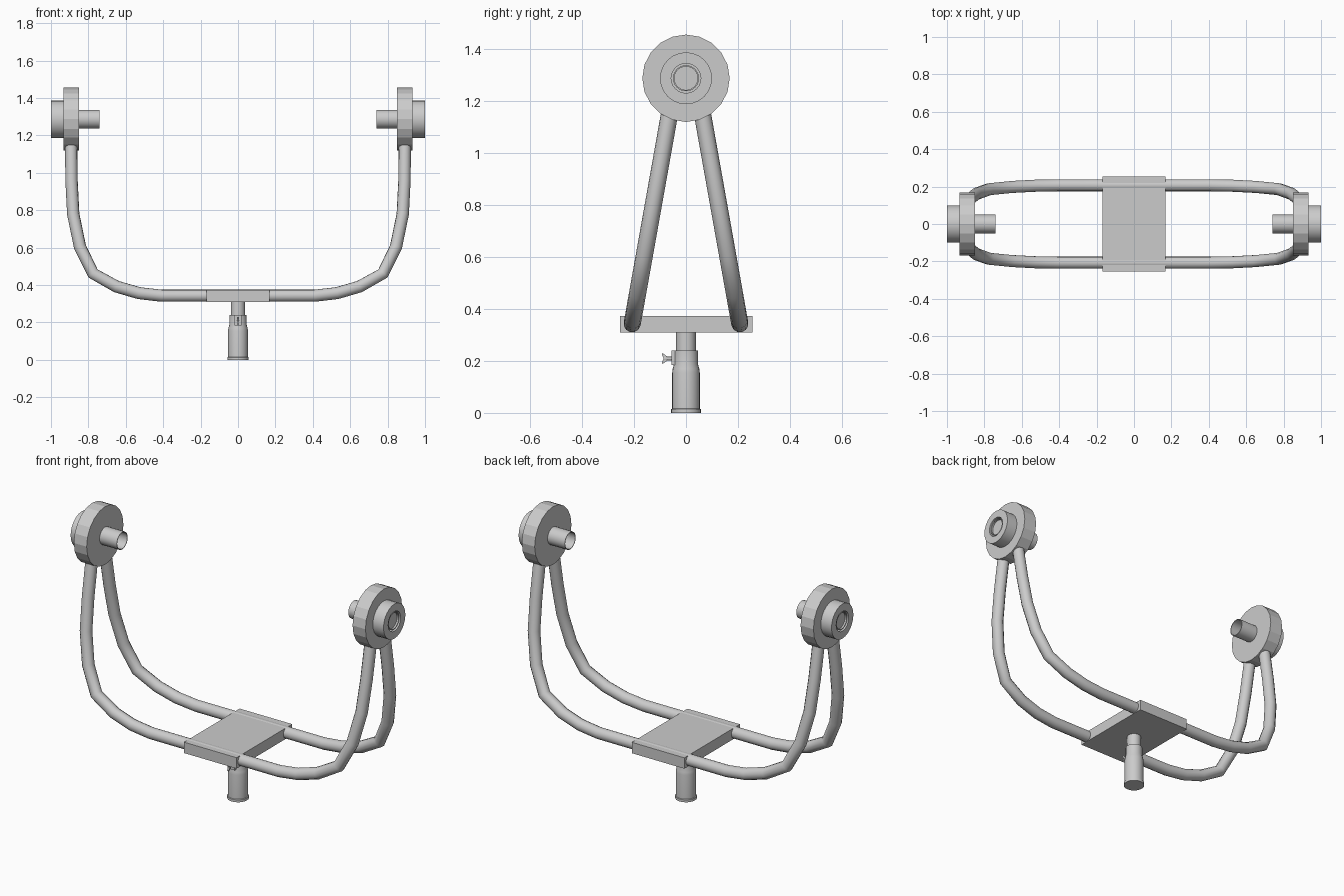
import bpy, bmesh, math
from mathutils import Matrix, Vector

if "Cube" in bpy.data.objects:
    bpy.data.objects.remove(bpy.data.objects["Cube"])

AXIS_Z = 1.287


def finish(name, bm, angle=35):
    bmesh.ops.remove_doubles(bm, verts=bm.verts, dist=1e-5)
    bmesh.ops.recalc_face_normals(bm, faces=bm.faces)
    me = bpy.data.meshes.new(name)
    bm.to_mesh(me)
    bm.free()
    ob = bpy.data.objects.new(name, me)
    bpy.context.collection.objects.link(ob)
    bpy.ops.object.select_all(action='DESELECT')
    ob.select_set(True)
    bpy.context.view_layer.objects.active = ob
    if angle:
        bpy.ops.object.shade_smooth_by_angle(angle=math.radians(angle))
    return ob


def lathe(name, profile, steps, matrix=Matrix(), angle=35):
    """Spin (radius, height) points around z, then place with matrix."""
    bm = bmesh.new()
    vs = [bm.verts.new((r, 0, h)) for r, h in profile]
    edges = [bm.edges.new(p) for p in zip(vs, vs[1:])]
    bmesh.ops.spin(bm, geom=vs + edges, cent=(0, 0, 0), axis=(0, 0, 1),
                   angle=math.tau, steps=steps, use_merge=True)
    bm.transform(matrix)
    return finish(name, bm, angle)


def box(name, lo, hi):
    lo, hi = Vector(lo), Vector(hi)
    bm = bmesh.new()
    bmesh.ops.create_cube(bm, size=1)
    bm.transform(Matrix.Translation((lo + hi) / 2) @ Matrix.Diagonal((*(hi - lo), 1)))
    return finish(name, bm, 0)


# Base plate
box("base_plate", (-0.168, -0.253, 0.31), (0.168, 0.255, 0.373))

# Mounting post and its socket
lathe("post", [(0, 0.2), (0.038, 0.2), (0.038, 0.312), (0, 0.312)], 24)
lathe("socket", [(0, 0), (0.057, 0), (0.057, 0.014), (0.053, 0.016), (0.053, 0.155),
                 (0.051, 0.17), (0.046, 0.188), (0.046, 0.24), (0.037, 0.24)], 24)

# Clamp boss and wing screw on the front of the socket
box("clamp_boss", (-0.018, -0.056, 0.184), (0.018, -0.03, 0.24))
lathe("clamp_screw", [(0, 0.05), (0.007, 0.05), (0.007, 0.084), (0, 0.084)], 12,
      Matrix.Translation((0, 0, 0.209)) @ Matrix.Rotation(math.pi / 2, 4, 'X'))
bm = bmesh.new()
outline = [(-0.074, 0.2), (-0.09, 0.188), (-0.093, 0.193), (-0.086, 0.209),
           (-0.093, 0.225), (-0.09, 0.23), (-0.074, 0.218)]
f = bm.faces.new([bm.verts.new((-0.005, y, z)) for y, z in outline])
ext = bmesh.ops.extrude_face_region(bm, geom=[f])
bmesh.ops.translate(bm, vec=(0.01, 0, 0),
                    verts=[v for v in ext["geom"] if isinstance(v, bmesh.types.BMVert)])
finish("wing_knob", bm, 0)

# Curved arms: path in the front plane, leaning inward as they rise
half = [(0, 0.343), (0.17, 0.343), (0.41, 0.343), (0.53, 0.357), (0.65, 0.392),
        (0.775, 0.462), (0.845, 0.605), (0.881, 0.78), (0.89, 0.96), (0.892, 1.17)]
path = [(-x, z) for x, z in half[:0:-1]] + half
for side, label in ((-1, "front"), (1, "back")):
    cu = bpy.data.curves.new(label + "_arm", 'CURVE')
    cu.dimensions = '3D'
    cu.bevel_depth = 0.033
    cu.bevel_resolution = 4
    cu.use_fill_caps = True
    sp = cu.splines.new('POLY')
    sp.points.add(len(path) - 1)
    for p, (x, z) in zip(sp.points, path):
        p.co = (x, side * (0.207 - 0.178 * (z - 0.343)), z, 1)
    arm = bpy.data.objects.new(label + "_arm", cu)
    bpy.context.collection.objects.link(arm)
    bpy.ops.object.select_all(action='DESELECT')
    arm.select_set(True)
    bpy.context.view_layer.objects.active = arm
    bpy.ops.object.convert(target='MESH')
    bpy.ops.object.shade_smooth_by_angle(angle=math.radians(50))

# End bearings: disc, outer hub with recess, hollow pin pointing inward
for side, label in ((-1, "left"), (1, "right")):
    m = (Matrix.Translation((0, 0, AXIS_Z))
         @ Matrix.Rotation(side * math.pi / 2, 4, 'Y'))
    lathe(label + "_disc", [(0, 0.85), (0.168, 0.85), (0.168, 0.932), (0, 0.932)],
          20, m, 15)
    lathe(label + "_hub", [(0.1, 0.93), (0.1, 1.0), (0.057, 1.0), (0.057, 0.93)], 24, m)
    lathe(label + "_pin", [(0, 0.86), (0.046, 0.86), (0.046, 0.74), (0.05, 0.74),
                           (0.05, 0.995), (0.045, 0.995), (0.045, 0.985), (0, 0.985)], 24, m)
